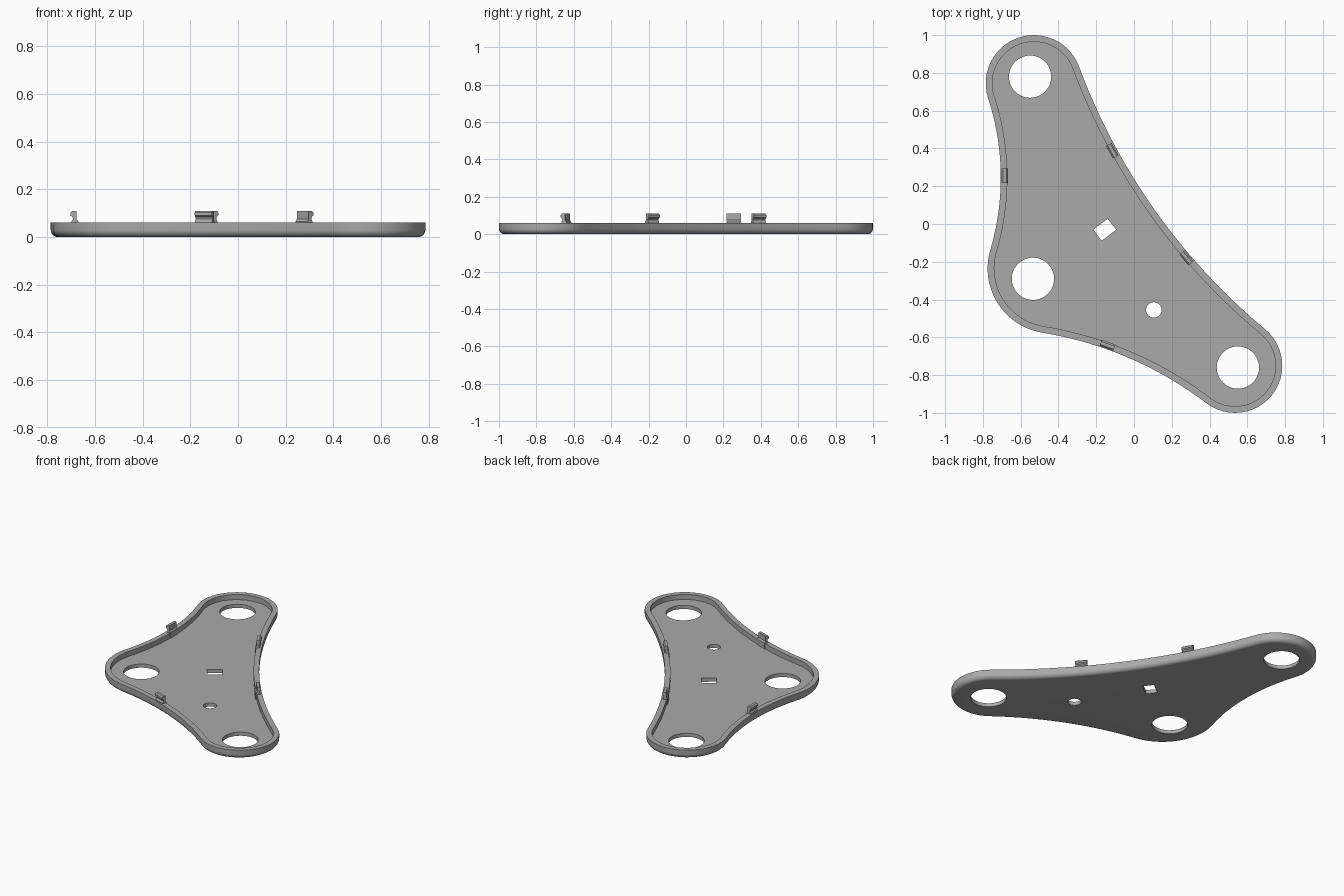
import bpy, bmesh, math
from mathutils import Vector, Matrix

cube = bpy.data.objects.get("Cube")
if cube:
    bpy.data.objects.remove(cube, do_unlink=True)

grey = bpy.data.materials.new("plain grey")
grey.use_nodes = True
grey.diffuse_color = (0.4, 0.4, 0.4, 1)
grey.node_tree.nodes["Principled BSDF"].inputs["Base Color"].default_value = (0.4, 0.4, 0.4, 1)

# Rounded corners (centre, radius), counterclockwise, and the radius of the hollow side after each
CORNERS = [(Vector((-0.53, 0.745)), 0.255),
           (Vector((-0.43, -0.235)), 0.345),
           (Vector((0.535, -0.75)), 0.25)]
SIDES = [1.35, 1.95, 3.3]
FLOOR, RIM, WALL, FILLET = 0.025, 0.06, 0.035, 0.03


def side_centre(i):
    """Centre of the arc that touches corner i and the next from outside."""
    (a, ra), (b, rb) = CORNERS[i], CORNERS[(i + 1) % 3]
    da, db, span = SIDES[i] + ra, SIDES[i] + rb, (b - a).length
    along = (da * da - db * db + span * span) / (2 * span)
    u = (b - a).normalized()
    return a + u * along + Vector((u.y, -u.x)) * math.sqrt(da * da - along * along)


def arc(c, r, start, sweep, n):
    return [c + r * Vector((math.cos(start + sweep * k / n), math.sin(start + sweep * k / n)))
            for k in range(n)]


def angle(v):
    return math.atan2(v.y, v.x)


def outline(inset):
    """Plate outline, moved inward by inset."""
    pts = []
    for i, (c, r) in enumerate(CORNERS):
        before, after = side_centre(i - 1 if i else 2), side_centre(i)
        a0, a1 = angle(before - c), angle(after - c)
        pts += arc(c, r - inset, a0, (a1 - a0) % math.tau, 24)
        nxt = CORNERS[(i + 1) % 3][0]
        s0, s1 = angle(c - after), angle(nxt - after)
        pts += arc(after, SIDES[i] + inset, s0, -((s0 - s1) % math.tau), 24)
    return pts


def add_ring(bm, pts, z):
    return [bm.verts.new((p.x, p.y, z)) for p in pts]


def skin(bm, lower, upper):
    n = len(lower)
    for k in range(n):
        bm.faces.new((lower[k], lower[(k + 1) % n], upper[(k + 1) % n], upper[k]))


def finish(bm, name):
    bmesh.ops.recalc_face_normals(bm, faces=bm.faces)
    mesh = bpy.data.meshes.new(name)
    bm.to_mesh(mesh)
    bm.free()
    mesh.materials.append(grey)
    obj = bpy.data.objects.new(name, mesh)
    bpy.context.collection.objects.link(obj)
    return obj


# Tray: rounded underside, upright rim, flat floor
bm = bmesh.new()
profile = []
for k in range(7):
    t = math.pi / 2 * k / 6
    profile.append((FILLET * (1 - math.sin(t)), FILLET * (1 - math.cos(t))))
profile += [(0, RIM), (WALL, RIM), (WALL, FLOOR)]
rings = [add_ring(bm, outline(d), z) for d, z in profile]
for lower, upper in zip(rings, rings[1:]):
    skin(bm, lower, upper)

# Openings: three large, one small, one rectangular slot
holes = [arc(Vector(c), r, 0, math.tau, 40) for c, r in
         [((-0.55, 0.78), 0.112), ((-0.535, -0.29), 0.112), ((0.55, -0.76), 0.112),
          ((0.105, -0.455), 0.041)]]
turn = Matrix.Rotation(math.radians(37), 2)
holes.append([Vector((-0.155, -0.03)) + turn @ Vector((x * 0.048, y * 0.037))
              for x, y in ((-1, -1), (1, -1), (1, 1), (-1, 1))])
bottom, top = [rings[0]], [rings[-1]]
for pts in holes:
    bottom.append(add_ring(bm, pts, 0))
    top.append(add_ring(bm, pts, FLOOR))
    skin(bm, bottom[-1], top[-1])
for loops in (bottom, top):
    edges = [bm.edges.get((l[k - 1], l[k])) for l in loops for k in range(len(l))]
    bmesh.ops.triangle_fill(bm, edges=edges, use_beauty=True)
tray = finish(bm, "tray")
bpy.context.view_layer.objects.active = tray
tray.select_set(True)
bpy.ops.object.shade_smooth_by_angle(angle=math.radians(35))
tray.select_set(False)

# Snap clips: hooked profile (outward, height) extruded along the rim
CLIP = [(-0.017, FLOOR), (0.012, FLOOR), (0.012, 0.066), (0.006, 0.075), (0.008, 0.083),
        (0.017, 0.09), (0.017, 0.102), (0.009, 0.11), (-0.009, 0.11), (-0.009, 0.075),
        (-0.017, 0.064)]


def clip(name, x, y, outward_degrees):
    bm = bmesh.new()
    a = math.radians(outward_degrees)
    out, along = Vector((math.cos(a), math.sin(a), 0)), Vector((-math.sin(a), math.cos(a), 0))
    ends = [[bm.verts.new(Vector((x, y, h)) + out * o + along * s * 0.038) for o, h in CLIP]
            for s in (-1, 1)]
    skin(bm, *ends)
    for end in ends:
        bm.faces.new(end)
    finish(bm, name)


clip("clip_right", -0.685, 0.255, 180)
clip("clip_back", -0.115, 0.388, 29)
clip("clip_left", 0.278, -0.18, 40)
clip("clip_front", -0.14, -0.642, 250)
